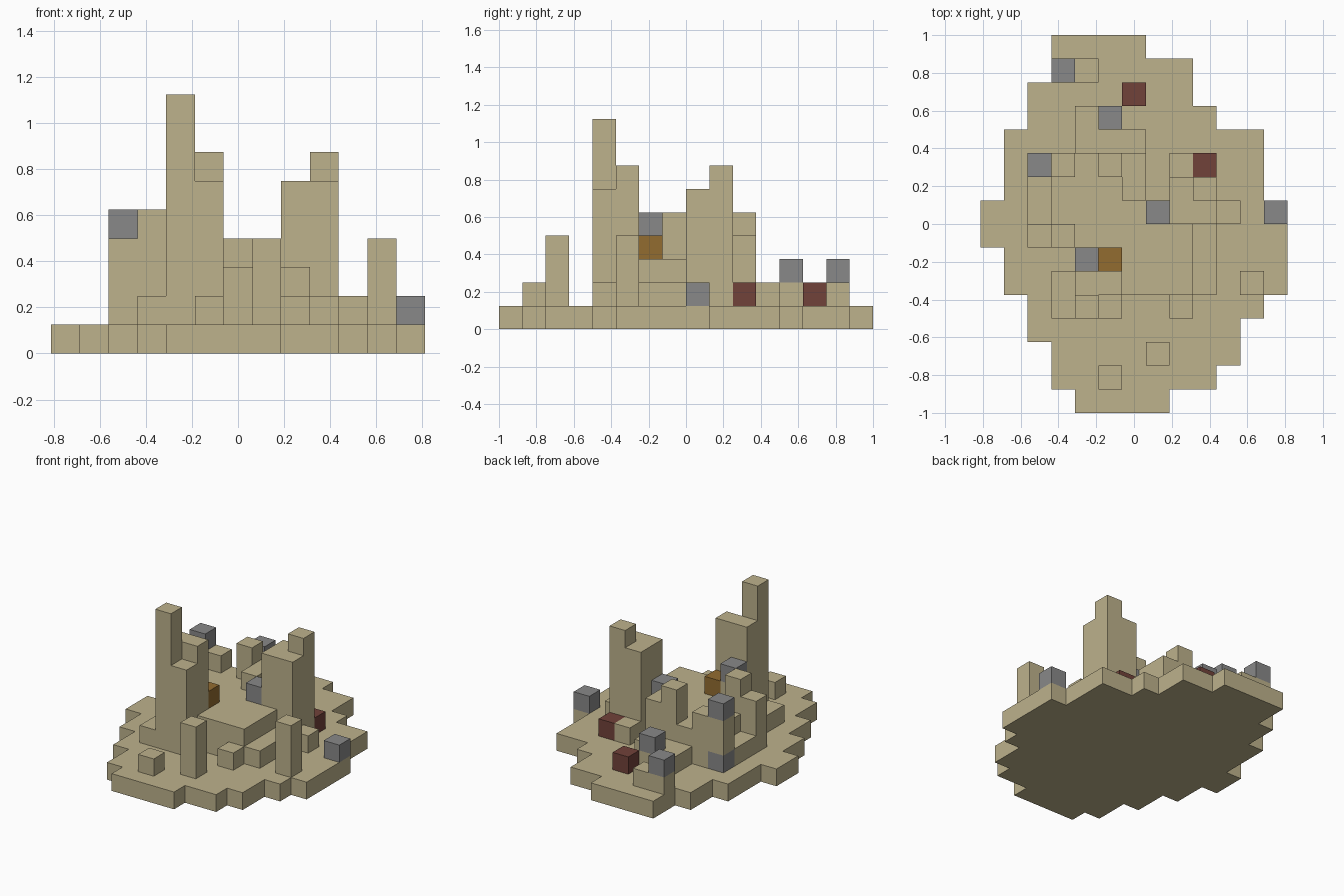
import bpy
import bmesh
from mathutils import Vector

CELL = 0.125
ORIGIN = Vector((-0.8125, -1.0, 0.0))

cube = bpy.data.objects.get("Cube")
if cube:
    bpy.data.objects.remove(cube, do_unlink=True)


def material(name, rgb):
    mat = bpy.data.materials.new(name)
    mat.use_nodes = True
    colour = (*rgb, 1.0)
    mat.diffuse_color = colour
    mat.node_tree.nodes["Principled BSDF"].inputs["Base Color"].default_value = colour
    return mat


SAND = material("sandstone", (0.51, 0.445, 0.262))
GREY = material("grey_stone", (0.25, 0.25, 0.25))
RED = material("dark_red", (0.165, 0.054, 0.042))
BROWN = material("brown_wood", (0.29, 0.15, 0.03))


def prism(name, outline, bottom, top, mat):
    """Extrude a flat outline, given in grid cells, between two levels."""
    bm = bmesh.new()
    verts = [bm.verts.new(ORIGIN + CELL * Vector((x, y, bottom))) for x, y in outline]
    face = bm.faces.new(verts)
    new = bmesh.ops.extrude_face_region(bm, geom=[face])["geom"]
    moved = [v for v in new if isinstance(v, bmesh.types.BMVert)]
    bmesh.ops.translate(bm, verts=moved, vec=(0, 0, CELL * (top - bottom)))
    bmesh.ops.recalc_face_normals(bm, faces=bm.faces)
    mesh = bpy.data.meshes.new(name)
    bm.to_mesh(mesh)
    bm.free()
    mesh.materials.append(mat)
    obj = bpy.data.objects.new(name, mesh)
    bpy.context.collection.objects.link(obj)


def block(name, x, y, top, wide=1, deep=1, bottom=1, mat=SAND):
    corners = [(x, y), (x + wide, y), (x + wide, y + deep), (x, y + deep)]
    prism(name, corners, bottom, top, mat)


# Stepped ground slab: (rows, left edge, right edge) from front to back
bands = [(1, 4, 8), (1, 3, 10), (1, 3, 11), (1, 2, 11), (1, 2, 12), (2, 1, 13),
         (2, 0, 13), (3, 1, 12), (1, 2, 10), (1, 2, 9), (1, 3, 9), (1, 3, 7)]
left_side, right_side, row = [], [], 0
for rows, left, right in bands:
    for edge, side in ((left, left_side), (right, right_side)):
        for point in ((edge, row), (edge, row + rows)):
            if point not in side:
                side.append(point)
    row += rows
prism("ground", right_side + left_side[::-1], 0, 1, SAND)

# Raised central floor
prism("central_floor", [(4, 6), (6, 6), (6, 5), (9, 5), (9, 8), (8, 8), (8, 9), (6, 9),
                        (6, 10), (5, 10), (5, 11), (4, 11), (4, 10), (3, 10), (3, 8), (4, 8)],
      1, 3, SAND)
prism("back_terrace", [(4, 11), (7, 11), (7, 12), (5, 12), (5, 13), (4, 13)], 1, 2, SAND)
block("side_ledge", 9, 5, 2, deep=3)
block("west_ledge", 2, 8, 2, deep=2)

# Tall front tower
block("tower_foot", 3, 4, 2, deep=2)
block("tower_spire", 4, 4, 9)
block("tower_shoulder", 5, 4, 6)
block("tower_back", 4, 5, 7, wide=2)

# Second tower
block("east_tower", 8, 8, 6, wide=2, deep=2)
block("east_tower_cap", 9, 9, 7, bottom=6)
block("east_step", 10, 8, 2)
block("east_back_step", 8, 10, 2)

# Ruined walls and pillars
block("west_wall_high", 3, 7, 5)
block("west_wall_low", 2, 7, 4)
block("back_wall_corner", 3, 10, 4)
block("back_wall_pillar", 5, 10, 5)
block("inner_wall", 6, 9, 4, deep=2)
block("front_pillar", 7, 2, 4)
block("east_pillar", 11, 5, 4)
block("front_rubble", 5, 1, 2)
block("floor_rubble", 8, 4, 2)
block("rear_rubble", 3, 14, 2, wide=2)

# Grey-topped corner pillar
block("corner_pillar_foot", 2, 10, 2, mat=GREY)
block("corner_pillar_shaft", 2, 10, 4, bottom=2)
block("corner_pillar_cap", 2, 10, 5, bottom=4, mat=GREY)

# Loose coloured blocks
block("post", 4, 6, 4, bottom=3)
block("post_cap", 4, 6, 5, bottom=4, mat=GREY)
block("chest", 5, 6, 4, bottom=3, mat=BROWN)
for name, x, y, level in (("floor_stone", 7, 8, 3), ("edge_stone", 12, 8, 1),
                          ("terrace_stone", 5, 12, 2), ("rear_stone", 3, 14, 2)):
    block(name, x, y, level + 1, bottom=level, mat=GREY)
block("terrace_stone_base", 5, 12, 2)
block("rear_red_block", 6, 13, 2, mat=RED)
block("east_red_block", 9, 10, 2, mat=RED)
